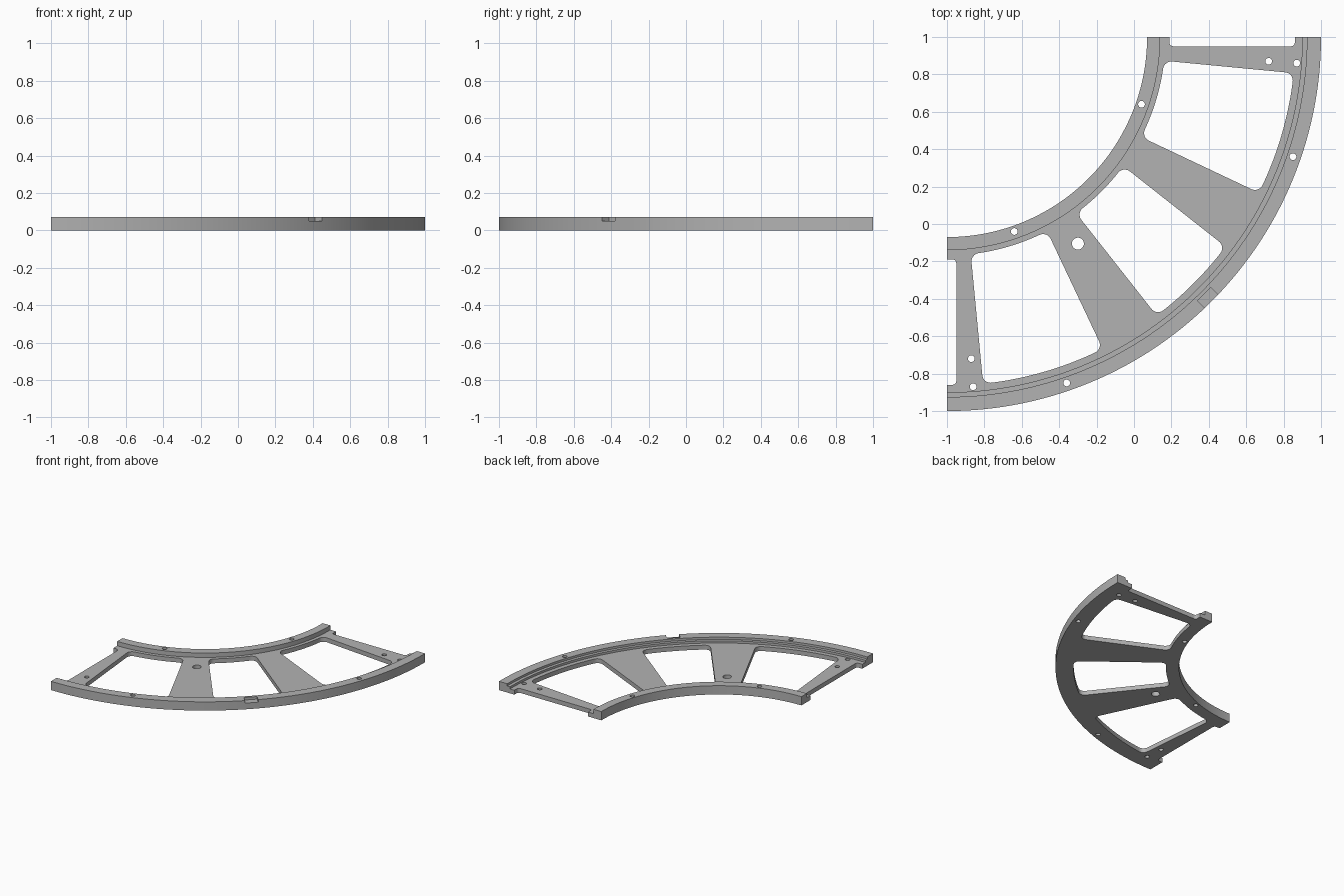
import bpy, bmesh, math

if "Cube" in bpy.data.objects:
    bpy.data.objects.remove(bpy.data.objects["Cube"])

TOP, LEDGE, FLOOR = 0.072, 0.054, 0.036
R_IN, R_OUT = 1.168, 1.864      # window radii, measured from the ring centre
STEPS = 72


def place(u, v, z):
    # ring centre sits at the corner (-1, 1); v runs downwards
    return (u - 1, 1 - v, z)


def prism(bm, pts, z0, z1):
    lo = [bm.verts.new(place(u, v, z0)) for u, v in pts]
    hi = [bm.verts.new(place(u, v, z1)) for u, v in pts]
    bm.faces.new(lo)
    bm.faces.new(hi)
    for i in range(len(pts)):
        j = (i + 1) % len(pts)
        bm.faces.new((lo[i], lo[j], hi[j], hi[i]))


def arc(cu, cv, r, a0, a1, n):
    return [(cu + r * math.cos(a0 + (a1 - a0) * i / n),
             cv + r * math.sin(a0 + (a1 - a0) * i / n)) for i in range(n + 1)]


def fillet_centre(line, side, R, f):
    # circle of radius f touching the line and lying on radius R
    th, d = line
    s = d + side * f
    t = math.sqrt(R * R - s * s)
    return (t * math.cos(th) - s * math.sin(th), t * math.sin(th) + s * math.cos(th))


def window(a, b, f=0.045):
    # rounded opening between two straight spoke edges and two arcs
    h = math.pi / 2
    c1, c2 = fillet_centre(a, 1, R_IN + f, f), fillet_centre(a, 1, R_OUT - f, f)
    c3, c4 = fillet_centre(b, -1, R_OUT - f, f), fillet_centre(b, -1, R_IN + f, f)
    p1, p2, p3, p4 = (math.atan2(c[1], c[0]) for c in (c1, c2, c3, c4))
    pts = arc(*c1, f, p1 - 2 * h, a[0] - h, 8) if p1 - 2 * h < a[0] - h else []
    pts = arc(*c1, f, p1 + 2 * h, a[0] + 3 * h, 8)
    pts += arc(*c2, f, a[0] - h, p2, 8)
    pts += arc(0, 0, R_OUT, p2, p3, 20)[1:-1]
    pts += arc(*c3, f, p3, b[0] + h, 8)
    pts += arc(*c4, f, b[0] + h, p4 + 2 * h, 8)
    pts += arc(0, 0, R_IN, p4, p1, 20)[1:-1]
    return pts


def make(name, bm):
    bmesh.ops.recalc_face_normals(bm, faces=bm.faces[:])
    me = bpy.data.meshes.new(name)
    bm.to_mesh(me)
    bm.free()
    ob = bpy.data.objects.new(name, me)
    bpy.context.collection.objects.link(ob)
    return ob


# Quarter ring with inner rim, outer rim and stepped ledge
profile = [(1.07, 0), (2, 0), (2, TOP), (1.925, TOP), (1.925, LEDGE), (1.90, LEDGE),
           (1.90, FLOOR), (1.14, FLOOR), (1.14, TOP), (1.07, TOP)]
bm = bmesh.new()
rings = []
for i in range(STEPS + 1):
    a = math.pi / 2 * i / STEPS
    rings.append([bm.verts.new(place(r * math.cos(a), r * math.sin(a), z)) for r, z in profile])
n = len(profile)
for p, q in zip(rings, rings[1:]):
    for i in range(n):
        j = (i + 1) % n
        bm.faces.new((p[i], p[j], q[j], q[i]))
bm.faces.new(rings[0])
bm.faces.new(rings[-1])
frame = make("quarter_ring_frame", bm)

# Cutters: windows, end recesses, screw holes, rim notch
bm = bmesh.new()
rad = math.radians
l1, l2, l3 = (rad(5.44), 0.0166), (rad(25.3), 0.040), (rad(38.2), -0.040)
first = window(l1, l2)
middle = window(l3, (rad(90 - 38.2), 0.040))
k = 0.02
recess = ([(1.19, -0.05)] + arc(1.19 + k, 0.05 - k, k, math.pi, math.pi / 2, 5)
          + arc(1.86 - k, 0.05 - k, k, math.pi / 2, 0, 5) + [(1.86, -0.05)])
holes = [(1.72, 0.13), (1.87, 0.14), (1.04, 0.36), (1.85, 0.64)]
shapes = [first, recess] + [arc(u, v, 0.018, 0, math.tau, 24)[:-1] for u, v in holes]
for s in shapes:
    prism(bm, s, -0.1, 0.2)
    prism(bm, [(v, u) for u, v in s], -0.1, 0.2)
prism(bm, middle, -0.1, 0.2)
prism(bm, arc(0.70, 1.105, 0.032, 0, math.tau, 32)[:-1], -0.1, 0.2)
c = math.sqrt(0.5)
notch = [(1.945, -0.05), (2.05, -0.05), (2.05, 0.05), (1.945, 0.05)]
prism(bm, [(c * (r - w), c * (r + w)) for r, w in notch], 0.051, 0.2)
cutter = make("opening_cutter", bm)
cutter.hide_render = True

# Cut the openings and keep the finished mesh
mod = frame.modifiers.new("openings", 'BOOLEAN')
mod.operation, mod.solver, mod.object = 'DIFFERENCE', 'EXACT', cutter
deps = bpy.context.evaluated_depsgraph_get()
cut = bpy.data.meshes.new_from_object(frame.evaluated_get(deps))
frame.modifiers.clear()
frame.data = cut
bpy.data.objects.remove(cutter)

# Colour and shading
mat = bpy.data.materials.new("grey_metal")
mat.diffuse_color = (0.45, 0.45, 0.45, 1)
mat.use_nodes = True
mat.node_tree.nodes["Principled BSDF"].inputs["Base Color"].default_value = mat.diffuse_color
cut.materials.clear()
cut.materials.append(mat)
bpy.context.view_layer.objects.active = frame
frame.select_set(True)
bpy.ops.object.shade_smooth_by_angle(angle=rad(30))
